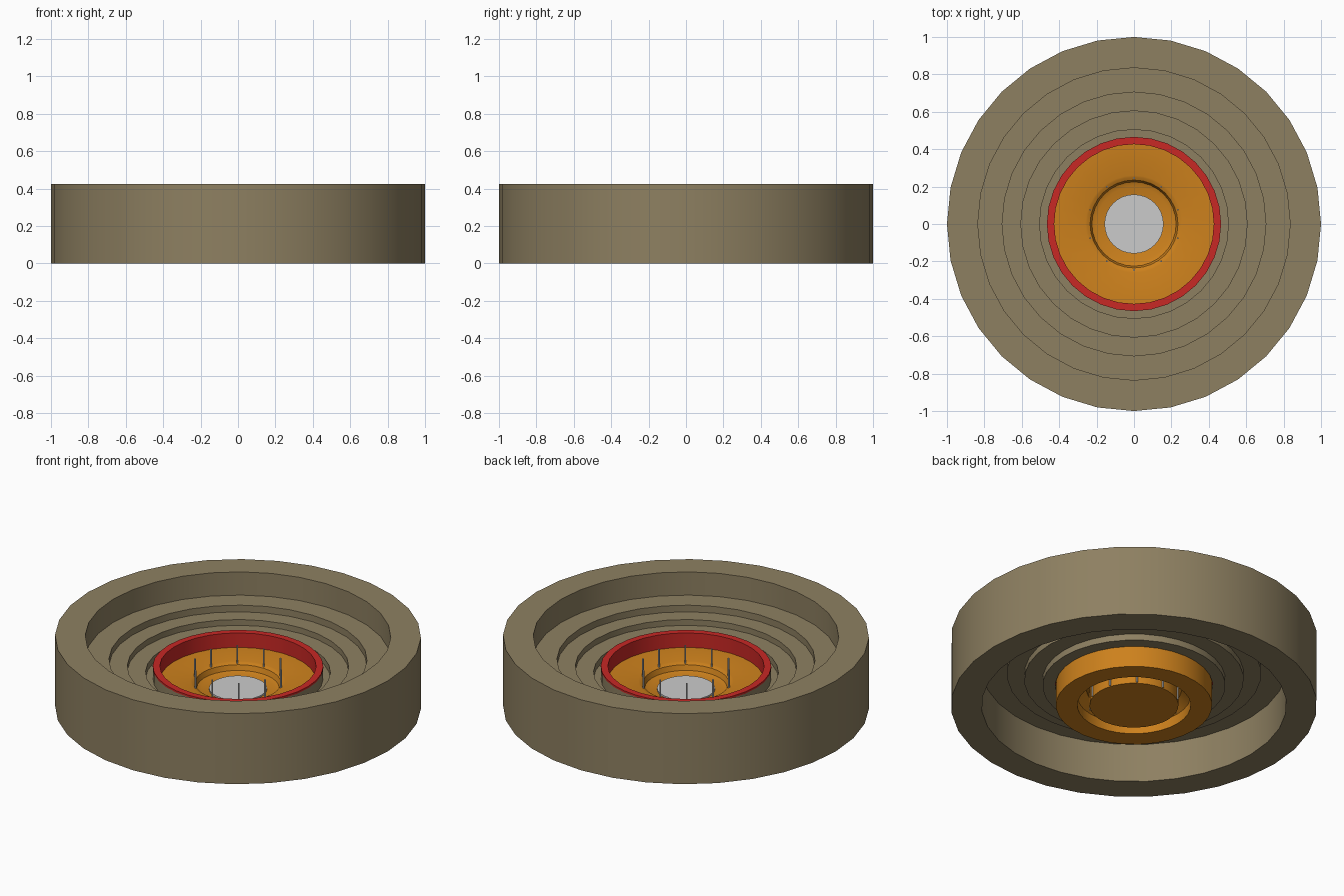
import bpy, bmesh, math

if "Cube" in bpy.data.objects:
    bpy.data.objects.remove(bpy.data.objects["Cube"])

SIDES = 32


def paint(name, rgb):
    mat = bpy.data.materials.new(name)
    mat.diffuse_color = (*rgb, 1)
    mat.use_nodes = True
    mat.node_tree.nodes["Principled BSDF"].inputs["Base Color"].default_value = mat.diffuse_color
    return mat


def lathe(name, profile, mat=None, sides=SIDES):
    """Revolve a closed (radius, z) profile around the z axis."""
    bm = bmesh.new()
    rings = []
    for i in range(sides):
        a = 2 * math.pi * i / sides
        rings.append([bm.verts.new((r * math.cos(a), r * math.sin(a), z)) for r, z in profile])
    n = len(profile)
    for i in range(sides):
        a, b = rings[i], rings[(i + 1) % sides]
        for j in range(n):
            k = (j + 1) % n
            if profile[j][0] == 0 and profile[k][0] == 0:
                continue
            bm.faces.new((a[j], b[j], b[k], a[k]))
    bmesh.ops.remove_doubles(bm, verts=bm.verts, dist=1e-5)
    bmesh.ops.recalc_face_normals(bm, faces=bm.faces)
    me = bpy.data.meshes.new(name)
    bm.to_mesh(me)
    bm.free()
    me.shade_smooth()
    me.set_sharp_from_angle(angle=math.radians(35))
    if mat:
        me.materials.append(mat)
    ob = bpy.data.objects.new(name, me)
    bpy.context.collection.objects.link(ob)
    return ob


tan = paint("tan", (0.27, 0.216, 0.12))
red = paint("red", (0.58, 0.021, 0.018))
orange = paint("orange", (0.61, 0.22, 0.012))

# Heavy rim with a thin web stepping down to the hub collar
lathe("wheel_rim", [
    (1, 0), (1, .425), (.835, .425), (.835, .285),
    (.705, .285), (.705, .245), (.605, .245), (.605, .21),
    (.505, .21), (.505, .17), (.465, .17), (.465, .237),
    (.43, .237), (.43, .124), (.5, .124), (.5, .162),
    (.6, .162), (.6, .198), (.695, .198), (.695, .233),
    (.833, .233), (.833, 0)], tan)

# Red lining on the collar's lip and inner wall
lathe("collar_ring", [
    (.466, .236), (.466, .247), (.427, .247), (.427, .15), (.432, .15), (.432, .236)], red)

# Orange hub: raised plate, central well, grooved underside
lathe("hub", [
    (0, 0), (.243, 0), (.243, .09), (.26, .1), (.31, .06), (.31, 0), (.427, 0), (.427, .16),
    (.26, .155), (.25, .152), (.235, .145), (.225, .115), (.2, .105), (0, .105)], orange)

# Grey axle cap in the well
lathe("axle_cap", [(0, .02), (.158, .02), (.158, .115), (0, .115)])

# Ring of thin studs
for i in range(10):
    a = math.radians(18 + 36 * i)
    stud = lathe("stud", [(0, .005), (.005, .005), (.005, .257), (0, .257)], sides=8)
    stud.location = (.246 * math.cos(a), .246 * math.sin(a), 0)
